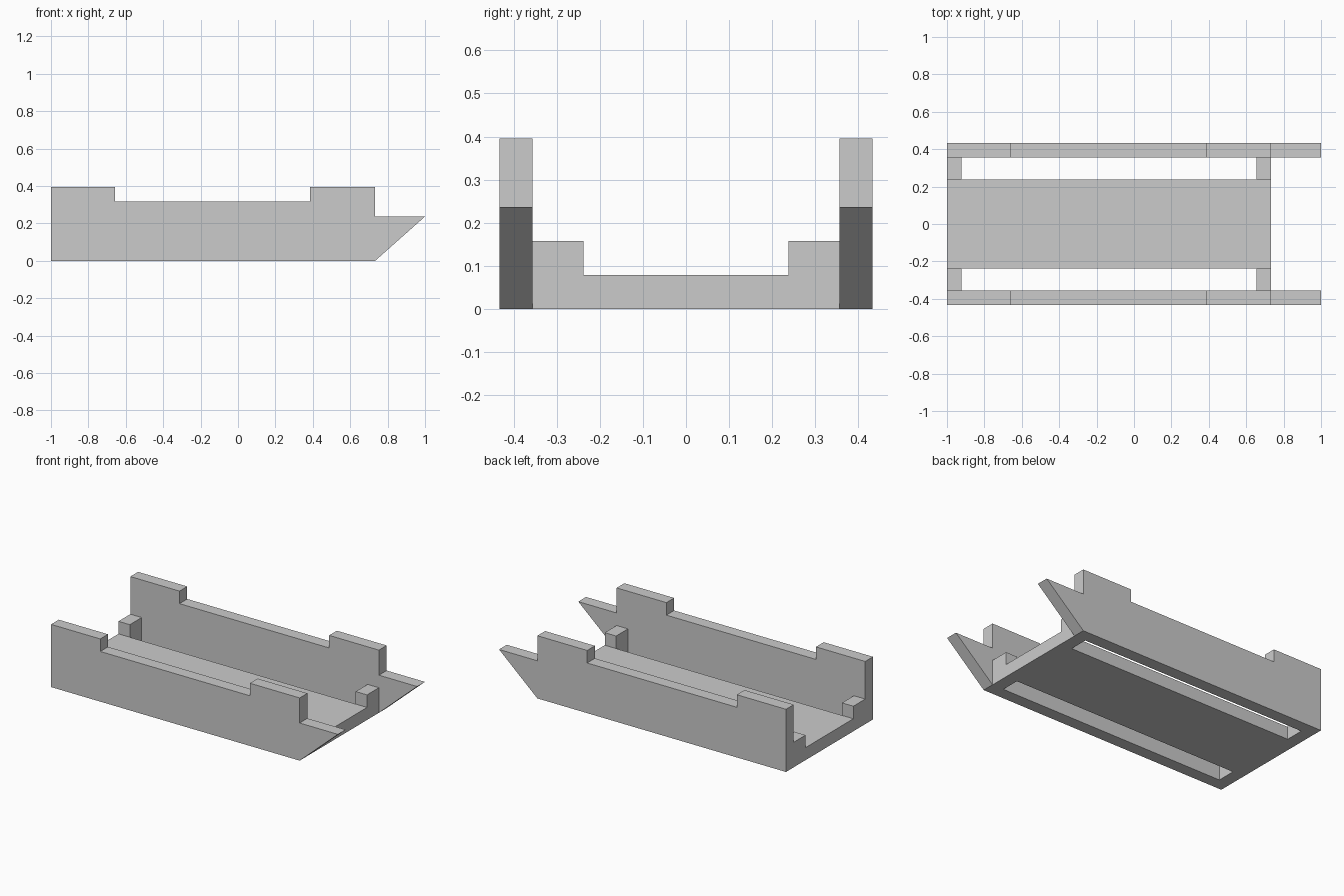
import bpy, bmesh

cube = bpy.data.objects.get("Cube")
if cube:
    bpy.data.objects.remove(cube, do_unlink=True)

grey = bpy.data.materials.new("plain_grey")
grey.use_nodes = True
COLOUR = (0.6, 0.6, 0.6, 1)
grey.diffuse_color = COLOUR
grey.node_tree.nodes["Principled BSDF"].inputs["Base Color"].default_value = COLOUR

# Shared dimensions
BACK, NOSE_BASE, TIP = -1.0, 0.733, 1.0
UNIT = 0.079
DECK_Y, WALL_IN, WALL_OUT = 0.238, 0.356, 0.433


def extrude(name, outline, axis, start, end):
    """Extrude a flat outline along y (outline is x, z) or z (outline is x, y)."""
    bm = bmesh.new()
    place = (lambda a, b: (a, start, b)) if axis == "y" else (lambda a, b: (a, b, start))
    face = bm.faces.new([bm.verts.new(place(a, b)) for a, b in outline])
    grown = bmesh.ops.extrude_face_region(bm, geom=[face])
    shift = (0, end - start, 0) if axis == "y" else (0, 0, end - start)
    verts = [v for v in grown["geom"] if isinstance(v, bmesh.types.BMVert)]
    bmesh.ops.translate(bm, verts=verts, vec=shift)
    bmesh.ops.recalc_face_normals(bm, faces=bm.faces)
    mesh = bpy.data.meshes.new(name)
    bm.to_mesh(mesh)
    bm.free()
    mesh.materials.append(grey)
    obj = bpy.data.objects.new(name, mesh)
    bpy.context.collection.objects.link(obj)
    return obj


def box(name, x0, x1, y0, y1, z1):
    return extrude(name, [(x0, y0), (x1, y0), (x1, y1), (x0, y1)], "z", 0, z1)


# Flat deck between the slots
box("deck", BACK, NOSE_BASE, -DECK_Y, DECK_Y, UNIT)

# Side wall outline with raised ends and a pointed nose
wall = [(BACK, 0), (NOSE_BASE, 0), (TIP, 3 * UNIT), (NOSE_BASE, 3 * UNIT),
        (NOSE_BASE, 5 * UNIT), (0.386, 5 * UNIT), (0.386, 4 * UNIT),
        (-0.657, 4 * UNIT), (-0.657, 5 * UNIT), (BACK, 5 * UNIT)]

for side, s in (("front", -1), ("back", 1)):
    extrude(side + "_wall", wall, "y", s * WALL_IN, s * WALL_OUT)
    # Corner blocks joining the deck to the wall
    for end, x in (("right", BACK), ("left", NOSE_BASE - UNIT)):
        box(f"{side}_{end}_block", x, x + UNIT, s * DECK_Y, s * WALL_IN, 2 * UNIT)
